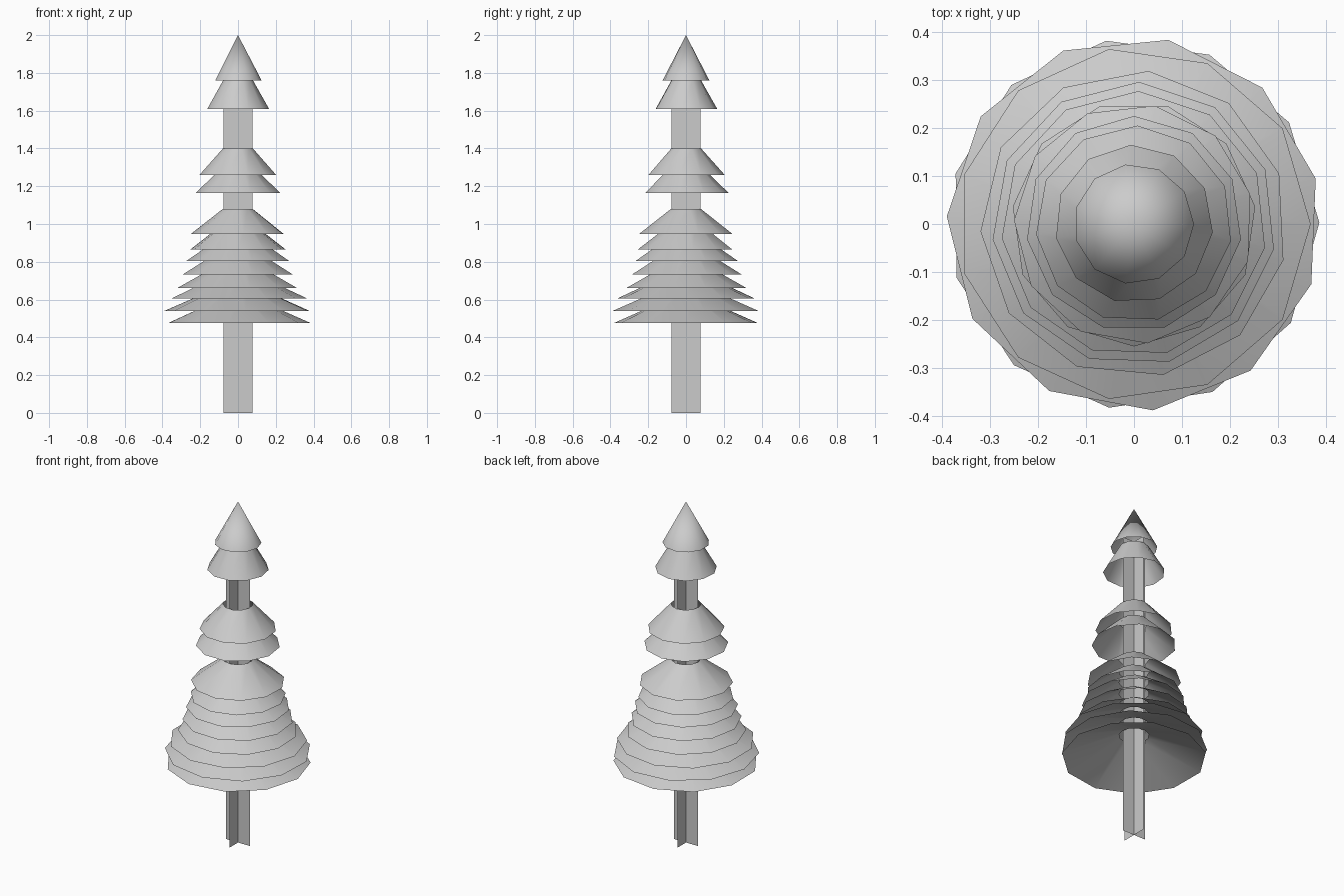
import bpy
from math import cos, sin, radians, tau

if "Cube" in bpy.data.objects:
    bpy.data.objects.remove(bpy.data.objects["Cube"])

SIDES = 11
TRUNK_R = 0.078


def make_object(name, verts, faces, smooth=False):
    mesh = bpy.data.meshes.new(name)
    mesh.from_pydata(verts, [], faces)
    for p in mesh.polygons:
        p.use_smooth = smooth
    obj = bpy.data.objects.new(name, mesh)
    bpy.context.collection.objects.link(obj)
    return obj


def ring(radius, z, turn):
    return [(radius * cos(radians(turn) + tau * i / SIDES),
             radius * sin(radians(turn) + tau * i / SIDES), z)
            for i in range(SIDES)]


# Trunk: two crossed upright planes
w, h = TRUNK_R, 1.8
make_object("trunk",
            [(-w, 0, 0), (w, 0, 0), (w, 0, h), (-w, 0, h),
             (0, -w, 0), (0, w, 0), (0, w, h), (0, -w, h)],
            [(0, 1, 2, 3), (4, 5, 6, 7)])

# Tree tip: open-bottomed cone
make_object("tip", ring(0.125, 1.76, 0) + [(0, 0, 2.0)],
            [(i, (i + 1) % SIDES, SIDES) for i in range(SIDES)], True)

# Branch skirts: open frustums (bottom z, height, bottom radius, turn)
skirts = [
    (1.61, 0.15, 0.165, -6), (1.26, 0.14, 0.205, 88), (1.165, 0.14, 0.225, 90),
    (0.947, 0.133, 0.25, 80), (0.865, 0.135, 0.255, 8.2), (0.803, 0.135, 0.277, 88),
    (0.732, 0.135, 0.296, 88), (0.662, 0.135, 0.32, 84.6), (0.605, 0.135, 0.368, 0),
    (0.54, 0.135, 0.39, 14), (0.475, 0.135, 0.386, 0.5),
]
for n, (z, height, radius, turn) in enumerate(skirts, 1):
    verts = ring(radius, z, turn) + ring(TRUNK_R + 0.002, z + height, turn)
    faces = [(i, (i + 1) % SIDES, SIDES + (i + 1) % SIDES, SIDES + i)
             for i in range(SIDES)]
    make_object(f"branch_skirt_{n}", verts, faces, True)
